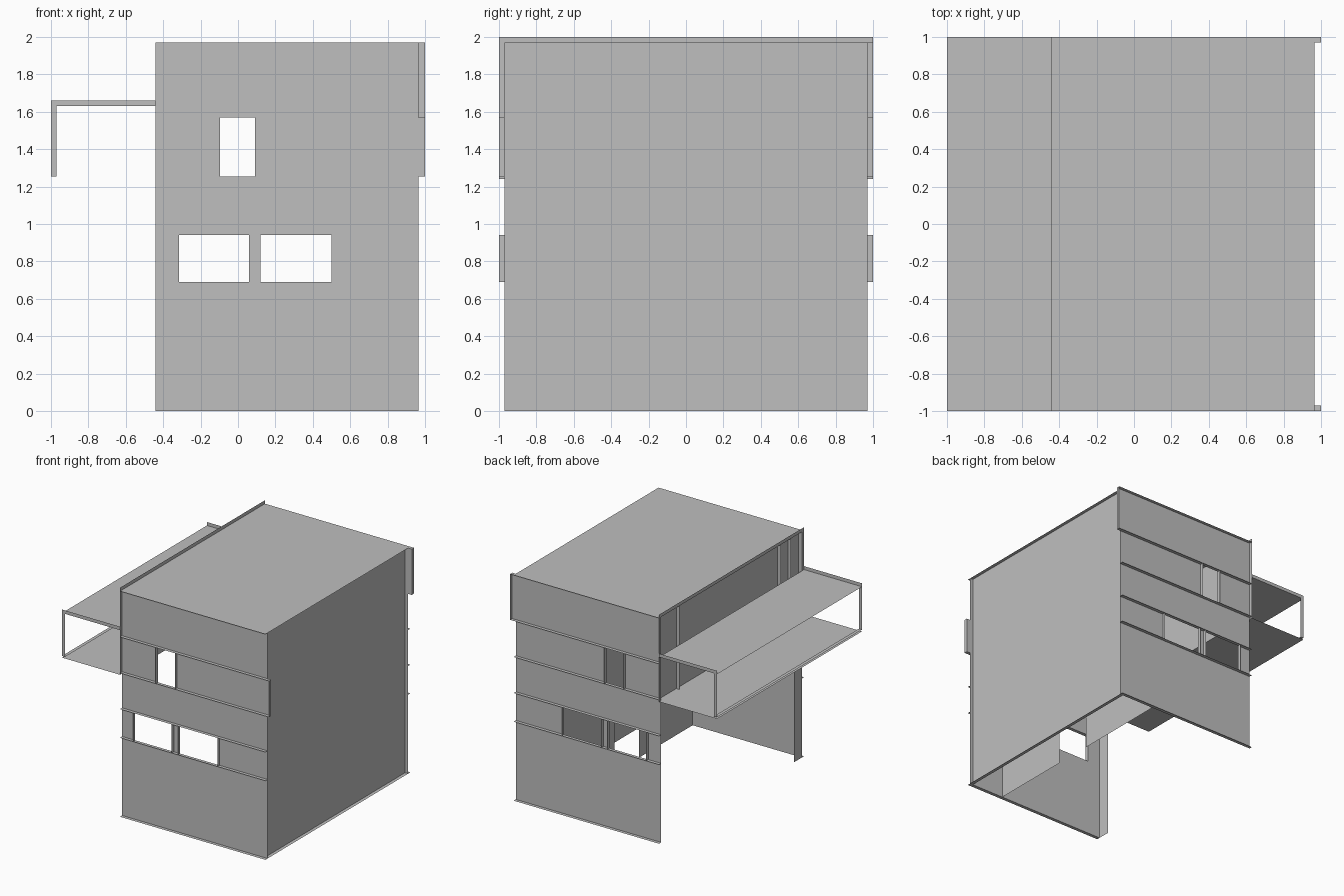
import bpy
import bmesh

cube = bpy.data.objects.get("Cube")
if cube:
    bpy.data.objects.remove(cube, do_unlink=True)

# One plain grey for the whole building
grey = bpy.data.materials.new("plain_grey")
grey.use_nodes = True
grey.diffuse_color = (0.52, 0.52, 0.52, 1)
grey.node_tree.nodes["Principled BSDF"].inputs["Base Color"].default_value = (0.52, 0.52, 0.52, 1)


def build(name, sheets):
    """Sheets are (axis, position, a0, a1, b0, b1): flat rectangles square to an
    axis, with a and b along the two other axes in x, y, z order.
    A minus sign before the axis turns the face round."""
    bm = bmesh.new()
    for axis, pos, a0, a1, b0, b1 in sheets:
        i = "xyz".index(axis[-1])
        verts = []
        for a, b in ((a0, b0), (a1, b0), (a1, b1), (a0, b1)):
            co = [a, b]
            co.insert(i, pos)
            verts.append(bm.verts.new(co))
        face = bm.faces.new(verts)
        face.normal_update()
        want = -1 if axis[0] == "-" else 1
        if face.normal[i] * want < 0:
            face.normal_flip()
    mesh = bpy.data.meshes.new(name)
    bm.to_mesh(mesh)
    bm.free()
    mesh.materials.append(grey)
    obj = bpy.data.objects.new(name, mesh)
    bpy.context.scene.collection.objects.link(obj)
    return obj


# Main measures
XL, XR, RIM = -0.44, 0.965, 0.03
TOP, Y_IN, Y_OUT = 1.97, 0.97, 1.0
LEVELS = [0, 0.69, 0.94, 1.255, 1.57, TOP]
LOW_WINDOWS = [(-0.315, 0.06), (0.12, 0.50)]
HIGH_WINDOW = [(-0.095, 0.09)]
OPENINGS = {1: LOW_WINDOWS, 3: HIGH_WINDOW}

# Front and back walls: stacked bands with shallow outward rims
for side, label, long_band in ((-1, "front", 3), (1, "back", 4)):
    face_out = "-y" if side < 0 else "y"
    ya, yb = sorted((side * Y_IN, side * Y_OUT))
    wall, ledges, reveals = [], [], []
    for i, (z0, z1) in enumerate(zip(LEVELS, LEVELS[1:])):
        end = 1.0 if i == long_band else XR
        x = XL
        for w0, w1 in OPENINGS.get(i, []):
            wall.append((face_out, side * Y_IN, x, w0, z0, z1))
            reveals += [("x", w0, ya, yb, z0, z1), ("-x", w1, ya, yb, z0, z1)]
            x = w1
        wall.append((face_out, side * Y_IN, x, end, z0, z1))
        if i == long_band:
            reveals.append(("x", end, ya, yb, z0, z1))
    for i, z in enumerate(LEVELS[:-1]):
        end = 1.0 if long_band in (i, i - 1) else XR
        ledges.append(("z", z, XL, end, ya, yb))
    if long_band == 4:
        ledges.append(("z", TOP, XR, 1.0, ya, yb))
    build(label + "_wall", wall)
    build(label + "_ledges", ledges)
    build(label + "_window_reveals", reveals)

# Roof with upstand along the balcony side
build("roof", [("z", TOP, XL, XR, -Y_OUT, Y_OUT)])
build("roof_upstand", [("-x", XL, -Y_OUT, Y_OUT, TOP, 2.0)])

# Closed side wall, set back inside its rim
XW = XR - RIM
build("left_wall", [("x", XW, -Y_IN, Y_IN, 0, TOP)])
build("left_wall_rim", [
    ("z", 0, XW, XR, -Y_IN, Y_IN),
    ("-y", -Y_IN, XW, XR, 0, TOP),
    ("y", Y_IN, XW, XR, 0, TOP),
])

# Upper wall behind the balcony, panels with rims at the joints
XB = XL + RIM
SEAMS = [-Y_IN, -0.82, -0.68, 0.72, Y_IN]
build("balcony_wall", [("-x", XB, a, b, 1.24, TOP) for a, b in zip(SEAMS, SEAMS[1:])])
build("balcony_wall_rims",
      [("y", y, XL, XB, 1.24, TOP) for y in SEAMS[1:-1]]
      + [("-z", 1.24, XL, XB, -Y_IN, Y_IN)])
build("balcony_wall_edges", [
    ("-x", XL, -Y_OUT, -Y_IN, 1.24, TOP),
    ("-x", XL, Y_IN, Y_OUT, 1.24, TOP),
])

# Corner pier at the open side
build("corner_pier", [("-x", XL, -Y_IN, -0.86, 0, 1.24)])

# Inner partition with a doorway
XP, DOOR0, DOOR1, DOOR_TOP = 0.615, -0.23, 0.11, 0.6
build("inner_partition", [
    ("-x", XP, -Y_IN, DOOR0, 0, TOP),
    ("-x", XP, DOOR1, Y_IN, 0, TOP),
    ("-x", XP, DOOR0, DOOR1, DOOR_TOP, TOP),
])

# Balcony canopy and floor
build("canopy", [("z", 1.63, -1, XL, -Y_OUT, Y_OUT)])
build("canopy_end_rims", [
    ("-y", -Y_OUT, -1, XL, 1.63, 1.66),
    ("y", Y_OUT, -1, XL, 1.63, 1.66),
])
build("balcony_floor", [("z", 1.24, -1, XL, -Y_OUT, Y_OUT)])

# Thin frame round the open outer side of the balcony
build("balcony_frame", [
    ("-y", -Y_OUT, -1, -0.97, 1.255, 1.63),
    ("y", Y_OUT, -1, -0.97, 1.255, 1.63),
    ("z", 1.255, -1, -0.97, -Y_OUT, Y_OUT),
])
